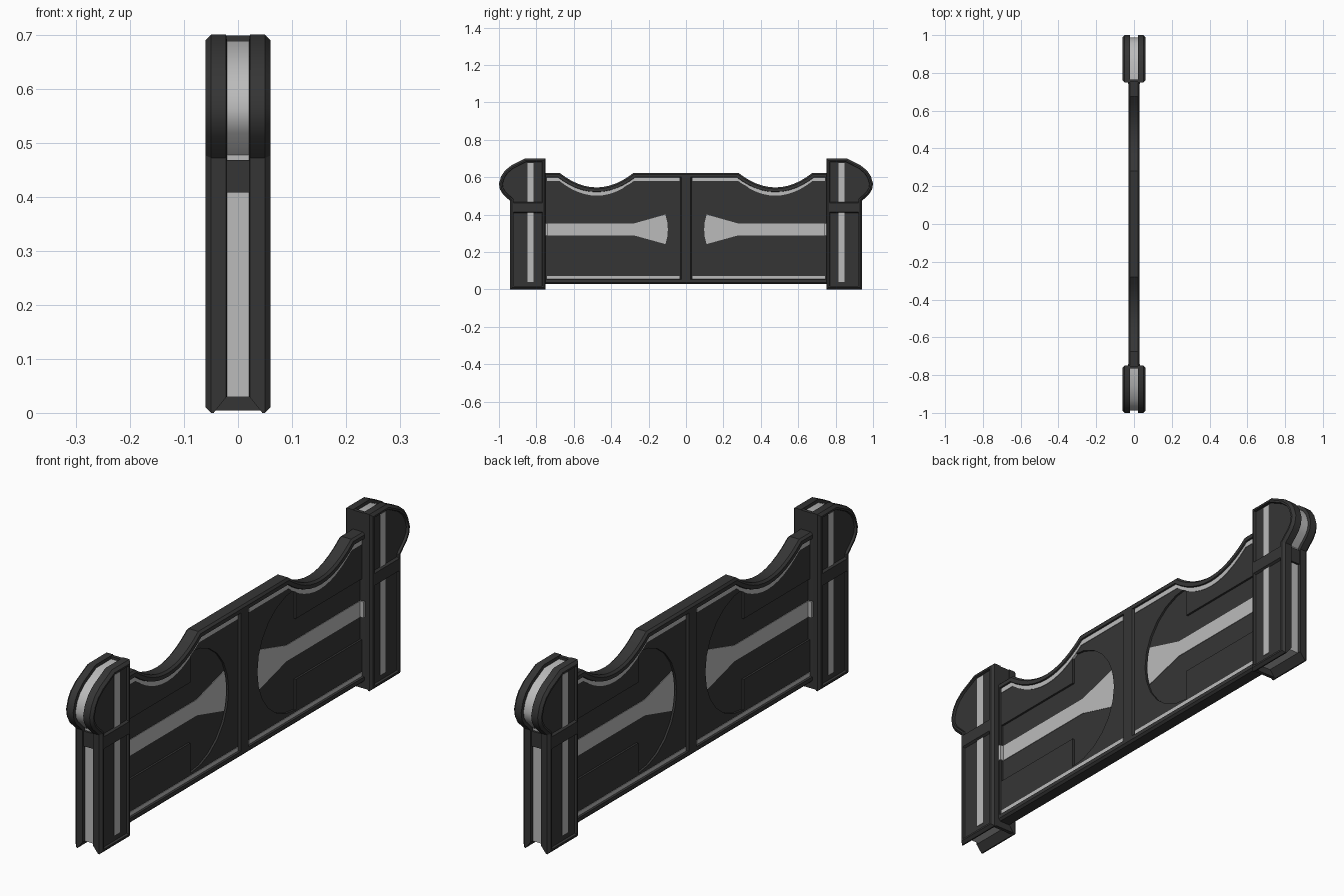
import bpy, bmesh, math
from mathutils import Vector

if "Cube" in bpy.data.objects:
    bpy.data.objects.remove(bpy.data.objects["Cube"])


def material(name, v):
    m = bpy.data.materials.new(name)
    m.diffuse_color = (v, v, v, 1)
    m.use_nodes = True
    m.node_tree.nodes["Principled BSDF"].inputs["Base Color"].default_value = m.diffuse_color
    return m


DARK = material("dark_metal", 0.036)
LIGHT = material("light_panel", 0.5)


def inset(pts, d):
    """Mitred inset of a counter-clockwise (y, z) polygon."""
    out = []
    for i, p in enumerate(pts):
        p = Vector(p)
        e1 = (p - Vector(pts[i - 1])).normalized()
        e2 = (Vector(pts[(i + 1) % len(pts)]) - p).normalized()
        n1, n2 = Vector((-e1.y, e1.x)), Vector((-e2.y, e2.x))
        out.append(p + (n1 + n2) * d / (1 + n1.dot(n2)))
    return out


def loft(name, pts, half, mat, side=1):
    """Stack of inset profiles along x, symmetric; half = (x, inset, lowest z)."""
    stations = [(-x, d, lo) for x, d, lo in reversed(half)] + list(half)
    bm = bmesh.new()
    rings = []
    for x, d, lo in stations:
        rings.append([bm.verts.new((x, p[0] * side, max(p[1], lo)))
                      for p in inset(pts, d)])
    n = len(pts)
    for a, b in zip(rings, rings[1:]):
        for i in range(n):
            j = (i + 1) % n
            bm.faces.new((a[i], a[j], b[j], b[i]))
    bm.faces.new(rings[0])
    bm.faces.new(rings[-1])
    bmesh.ops.recalc_face_normals(bm, faces=bm.faces)
    me = bpy.data.meshes.new(name)
    bm.to_mesh(me)
    bm.free()
    me.materials.append(mat)
    ob = bpy.data.objects.new(name, me)
    bpy.context.collection.objects.link(ob)
    return ob


def prism(name, pts, x, mat, side=1):
    return loft(name, pts, [(x, 0, -1)], mat, side)


def rect(y0, y1, z0, z1):
    return [(y0, z0), (y1, z0), (y1, z1), (y0, z1)]


def top(y):
    """Height of the wall's top edge, with the scooped dip."""
    t = min(1, abs((abs(y) - 0.478) / 0.198))
    return 0.545 + 0.078 * t * t


# central wall: chamfered slab with a framed, recessed face
dip = [0.28 + 0.396 * i / 12 for i in range(13)]
ys = [0.77] + dip[::-1] + [-y for y in dip] + [-0.77]
wall_profile = [(-0.77, 0.03), (0.77, 0.03)] + [(y, top(y)) for y in ys]
wall = loft("wall", wall_profile,
            [(0.022, 0, -1), (0.03, 0.008, -1), (0.03, 0.023, -1),
             (0.022, 0.025, -1)], DARK)

# keyhole recesses: half disc plus a straight slot, cut from both faces
arc = [(0.33 - 0.24 * math.sin(a), 0.32 + 0.24 * math.cos(a))
       for a in [math.pi * i / 12 for i in range(13)]]
keyhole = arc + [(0.33, 0.2), (0.744, 0.2), (0.744, 0.44), (0.33, 0.44)]
for sy in (1, -1):
    for sx in (1, -1):
        cutter = prism("recess_cutter", keyhole, 0.013, DARK, sy)
        cutter.location.x = sx * 0.027
        cutter.hide_render = True
        bpy.context.view_layer.update()
        mod = wall.modifiers.new("recess", 'BOOLEAN')
        mod.operation = 'DIFFERENCE'
        mod.solver = 'EXACT'
        mod.object = cutter
        bpy.context.view_layer.objects.active = wall
        bpy.ops.object.modifier_apply(modifier=mod.name)
        bpy.data.objects.remove(cutter)

# centre rib
loft("centre_rib", rect(-0.03, 0.03, 0.035, 0.618),
     [(0.022, 0, -1), (0.03, 0.006, -1)], DARK)

# end post outline: straight shaft with a rounded head leaning outward
post_profile = [(0.75, 0), (0.94, 0), (0.94, 0.472), (0.98, 0.51),
                (0.995, 0.535), (1.0, 0.565), (0.988, 0.605), (0.968, 0.635),
                (0.935, 0.662), (0.86, 0.70), (0.75, 0.70)]
post_layers = [(0.02, 0.014, 0.03), (0.022, 0, 0.029), (0.045, 0, 0),
               (0.05, 0, 0), (0.06, 0.01, 0), (0.06, 0.017, 0),
               (0.051, 0.019, 0)]
strip_ys = [0.035] + dip + [0.742]
smooth = [wall]

for sy, tag in ((1, "back"), (-1, "front")):
    # post body, light groove core, inner lip and cross band
    smooth.append(loft("post_" + tag, post_profile, post_layers, DARK, sy))
    smooth.append(loft("groove_core_" + tag, post_profile,
                       [(0.0205, 0.012, 0.029)], LIGHT, sy))
    prism("inner_lip_" + tag, rect(0.751, 0.765, 0.004, 0.698), 0.045, DARK, sy)
    loft("cross_band_" + tag, rect(0.754, 0.936, 0.408, 0.468),
         [(0.05, 0, -1), (0.06, 0.006, -1)], DARK, sy)

    # light strips on the post faces
    prism("post_strip_lower_" + tag, rect(0.815, 0.848, 0.04, 0.415), 0.053, LIGHT, sy)
    prism("post_strip_upper_" + tag, rect(0.815, 0.848, 0.46, 0.676), 0.053, LIGHT, sy)

    # light strips along the wall's bottom and top edges
    prism("bottom_strip_" + tag, rect(0.035, 0.742, 0.056, 0.072), 0.024, LIGHT, sy)
    prism("top_strip_" + tag,
          [(y, top(y) - 0.044) for y in strip_ys]
          + [(y, top(y) - 0.024) for y in reversed(strip_ys)], 0.024, LIGHT, sy)

    # light flared bar lying in the keyhole recess
    prism("flared_bar_" + tag,
          [(0.744, 0.289), (0.744, 0.352), (0.28, 0.352), (0.11, 0.40),
           (0.10, 0.36), (0.097, 0.32), (0.10, 0.28), (0.11, 0.242),
           (0.28, 0.289)][::-1], 0.016, LIGHT, sy)
    prism("bar_end_" + tag, rect(0.74, 0.752, 0.289, 0.352), 0.0305, LIGHT, sy)

# smooth the curved edges only
bpy.ops.object.select_all(action='DESELECT')
for ob in smooth:
    ob.select_set(True)
bpy.context.view_layer.objects.active = wall
bpy.ops.object.shade_smooth_by_angle(angle=math.radians(28))
